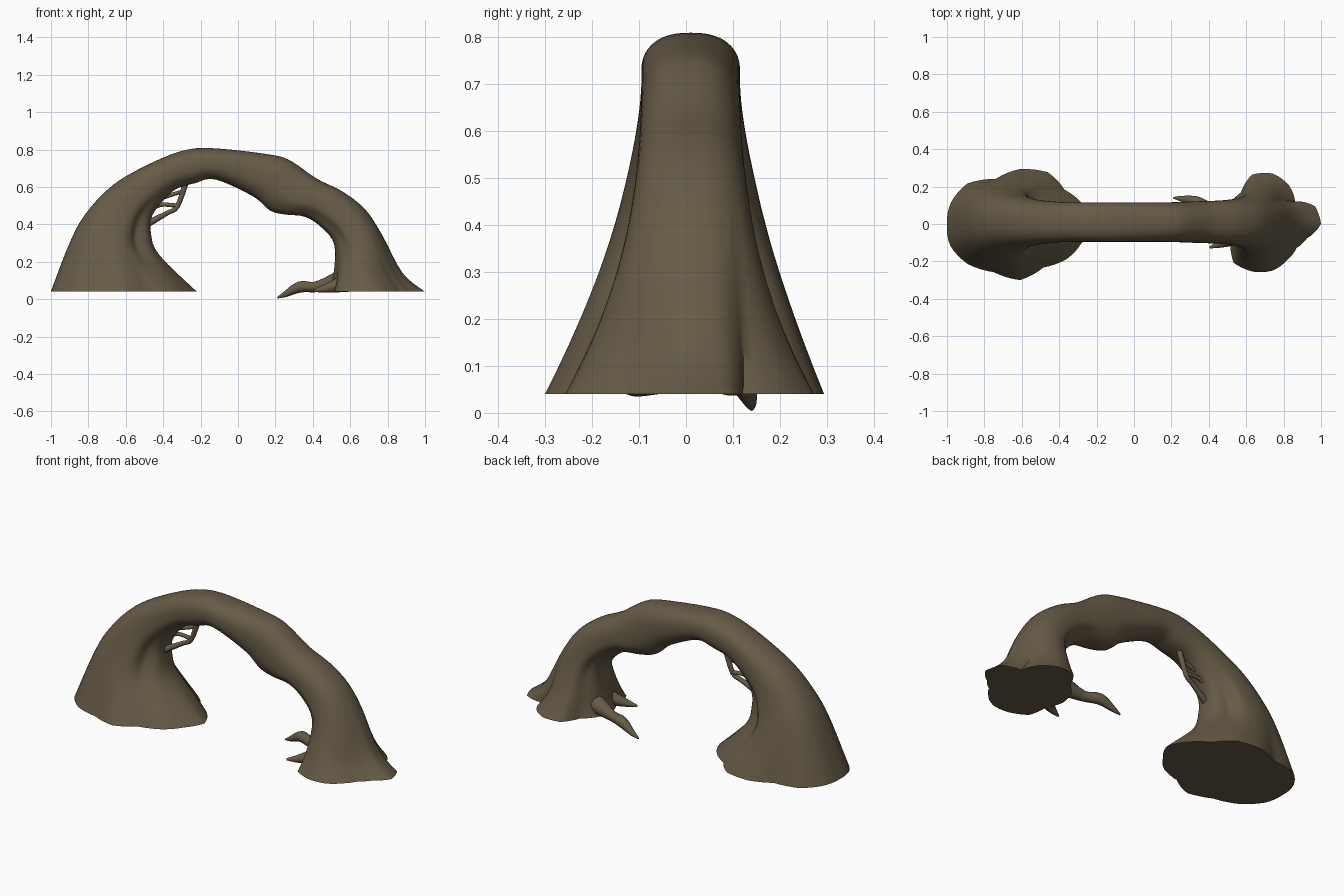
import bpy, bmesh, math
from mathutils import Vector

if "Cube" in bpy.data.objects:
    bpy.data.objects.remove(bpy.data.objects["Cube"])

bark = bpy.data.materials.new("brown bark")
bark.diffuse_color = (0.135, 0.105, 0.063, 1)
bark.use_nodes = True
bark.node_tree.nodes["Principled BSDF"].inputs["Base Color"].default_value = bark.diffuse_color
SIDES = 64


def loft(name, rings):
    """Skin a list of closed rings, cap both ends, shade smooth."""
    bm = bmesh.new()
    vs = [[bm.verts.new(p) for p in ring] for ring in rings]
    n = len(vs[0])
    for a, b in zip(vs, vs[1:]):
        for i in range(n):
            j = (i + 1) % n
            bm.faces.new((a[i], a[j], b[j], b[i]))
    bm.faces.new(vs[0])
    bm.faces.new(vs[-1])
    bmesh.ops.recalc_face_normals(bm, faces=bm.faces)
    me = bpy.data.meshes.new(name)
    bm.to_mesh(me)
    bm.free()
    ob = bpy.data.objects.new(name, me)
    bpy.context.collection.objects.link(ob)
    me.materials.append(bark)
    bpy.context.view_layer.objects.active = ob
    ob.select_set(True)
    bpy.ops.object.shade_smooth_by_angle(angle=math.radians(50))
    ob.select_set(False)


def smooth(rows, steps=4):
    """Catmull-Rom interpolation of rows of numbers."""
    out = []
    last = len(rows) - 1
    for i in range(last):
        p = [rows[max(0, min(last, i + k))] for k in (-1, 0, 1, 2)]
        for s in range(steps):
            t = s / steps
            out.append([b + 0.5 * t * (c - a + t * (2 * a - 5 * b + 4 * c - d
                        + t * (3 * b - a - 3 * c + d))) for a, b, c, d in zip(*p)])
    return out + [list(rows[-1])]


def foot_radius(lobes, i):
    """Radius of a lobed foot at side i, from evenly spaced lobes."""
    f = i * len(lobes) / SIDES
    k = int(f)
    t = f - k
    return lobes[k] * (1 - t) + lobes[(k + 1) % len(lobes)] * t


# Lobes of each foot, counted round from its outer end by way of the back
left_lobes = (1, 1.02, 1.02, .87, .98, 1, .87, .93, 1, .91, .9, .84, 1, .93, 1.01, 1.03)
right_lobes = (1, .95, .66, .87, 1.04, 1.1, .92, .98, 1, .93, 1.13, 1.06, .96, .8, .7, .77)

# Arch stations: outer x, z and inner x, z
stations = [
    (-1, .04, -.22, .04), (-.905, .29, -.42, .235), (-.82, .45, -.465, .35),
    (-.67, .61, -.455, .455), (-.46, .73, -.345, .58), (-.27, .80, -.23, .62),
    (-.1, .805, -.12, .64), (.19, .77, .08, .55), (.29, .735, .17, .475),
    (.42, .645, .25, .453), (.56, .575, .36, .44), (.68, .48, .45, .38),
    (.77, .345, .515, .29), (.88, .14, .51, .13), (1, .04, .48, .04)]

rings = []
for ox, oz, ix, iz in smooth(stations):
    left = ox < 0
    z = (oz + iz) / 2
    low = max(0, 1 - (z - .04) / .66)
    foot = min(1, max(0, (.5 - z) / .46)) ** 1.6
    half = .105 + (.195 * low ** 1.6 if left else .155 * low ** 2.2)
    groove = (.23 if left else .1) * math.exp(-((z - .38) / .18) ** 2)
    centre = Vector(((ox + ix) / 2, .01 * (1 - foot), z))
    axis = Vector(((ox - ix) / 2, 0, (oz - iz) / 2))
    ring = []
    for i in range(SIDES):
        a = math.tau * i / SIDES
        r = (abs(math.cos(a)) ** 2.4 + abs(math.sin(a)) ** 2.4) ** (-1 / 2.4)
        r += foot * (foot_radius(left_lobes if left else right_lobes, i) - r)
        fold = abs((a + math.pi) % math.tau - math.pi)
        r *= 1 - groove * math.exp(-((fold - 2.3) / .27) ** 2)
        ring.append(centre + axis * (r * math.cos(a)) + Vector((0, half * r * math.sin(a), 0)))
    rings.append(ring)
loft("arch_trunk", rings)


def tube(name, path, sides=10):
    """Tapered round limb through (x, y, z, radius) points."""
    pts = smooth(path)
    out = []
    for i, p in enumerate(pts):
        d = Vector(pts[min(i + 1, len(pts) - 1)][:3]) - Vector(pts[max(i - 1, 0)][:3])
        side = d.cross(Vector((0, 1, 0))).normalized()
        up = d.cross(side).normalized()
        angles = [math.tau * k / sides for k in range(sides)]
        out.append([Vector(p[:3]) + p[3] * (side * math.cos(t) + up * math.sin(t)) for t in angles])
    loft(name, out)


# Roots creeping out of the right foot
tube("long_root", [(.62, .05, .12, .075), (.5, .07, .085, .045), (.41, .09, .065, .028),
                   (.33, .12, .065, .03), (.25, .136, .025, .015), (.21, .14, .008, .004)])
tube("short_root", [(.62, -.04, .1, .06), (.48, -.1, .06, .026), (.405, -.125, .045, .006)])

# Thin vines spanning the inside of the left shoulder
tube("hanging_vine", [(-.28, .03, .62, .016), (-.325, .03, .495, .013),
                      (-.38, .02, .46, .013), (-.49, 0, .40, .02)])
tube("side_vine", [(-.325, .03, .50, .012), (-.41, .03, .505, .011), (-.47, .02, .48, .014)])
tube("upper_vine", [(-.30, .03, .575, .01), (-.40, .02, .545, .012)])
